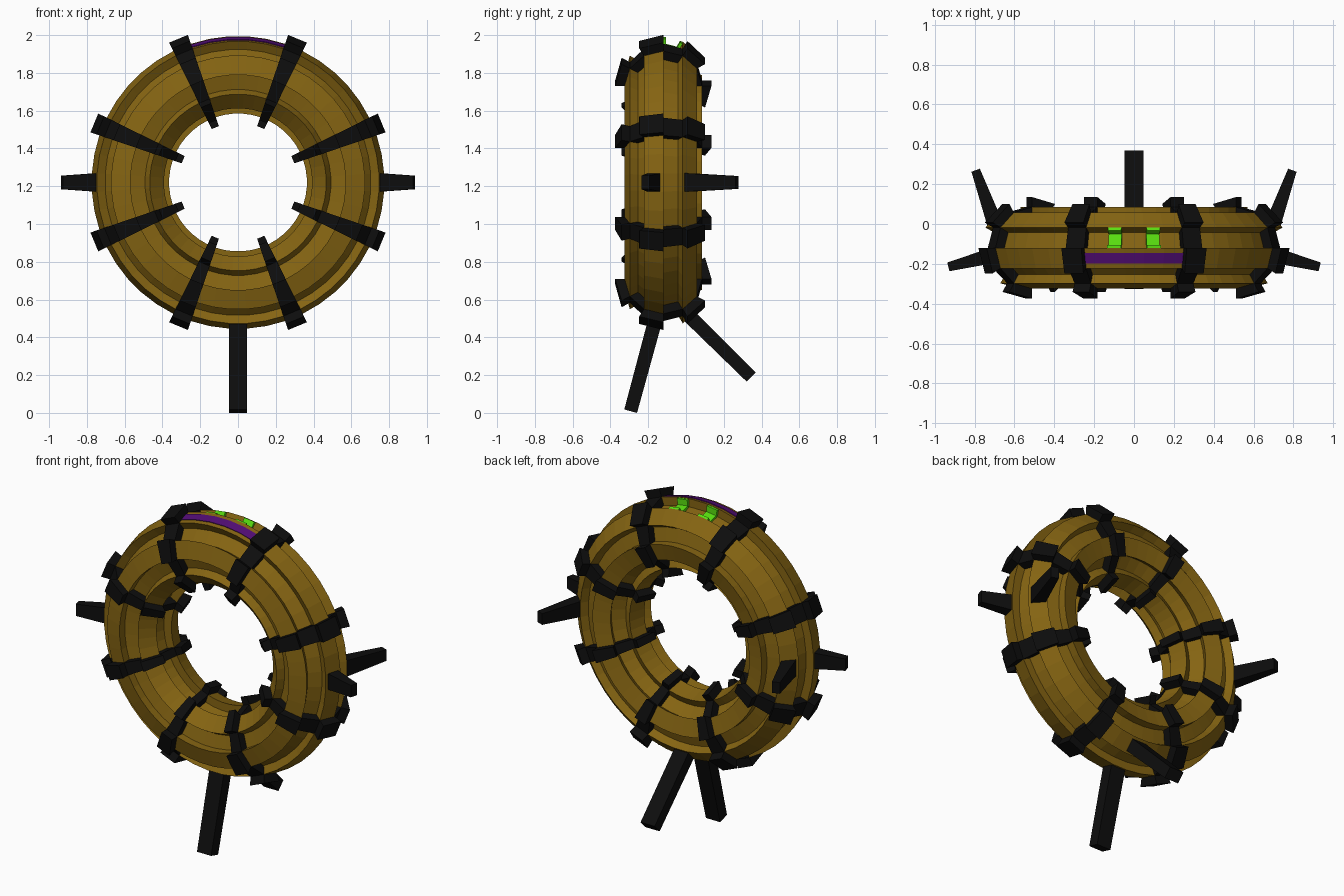
import bpy, bmesh, math
from mathutils import Vector

if "Cube" in bpy.data.objects:
    bpy.data.objects.remove(bpy.data.objects["Cube"])

ZC, YC, R = 1.22, -0.12, 0.57      # ring centre and major radius
STEP = 7.5                         # one of 48 ring segments, in degrees


def material(name, rgb):
    m = bpy.data.materials.new(name)
    m.diffuse_color = (*rgb, 1)
    m.use_nodes = True
    m.node_tree.nodes["Principled BSDF"].inputs["Base Color"].default_value = m.diffuse_color
    return m


GOLD = material("golden brown", (0.235, 0.128, 0.006))
BLACK = material("black", (0.004, 0.004, 0.004))
GREEN = material("bright green", (0.10, 0.74, 0.005))
PURPLE = material("purple", (0.085, 0.004, 0.18))


def finish(name, bm, mat):
    bmesh.ops.recalc_face_normals(bm, faces=bm.faces)
    me = bpy.data.meshes.new(name)
    bm.to_mesh(me)
    bm.free()
    me.materials.append(mat)
    ob = bpy.data.objects.new(name, me)
    bpy.context.collection.objects.link(ob)
    return ob


def tube(deg, rho):
    """Point (y, r) on the tube section; 0 points outward, + points back."""
    t = math.radians(deg)
    return Vector((YC + rho * math.sin(t), R + rho * math.cos(t)))


def gear(low, high):
    """Twelve-sided section with every second face raised."""
    pts = []
    for k in range(6):
        a = -30 + 60 * k
        pts += [tube(a, low), tube(a, high), tube(a + 30, high), tube(a + 30, low)]
    return pts


def sweep(name, profiles, angles, mat, full=False):
    """Sweep closed (y, r) profiles round the ring; angle 0 is the top."""
    bm = bmesh.new()
    for prof in profiles:
        rows = []
        for a in angles:
            s, c = math.sin(math.radians(a)), math.cos(math.radians(a))
            rows.append([bm.verts.new((r * s, y, ZC + r * c)) for y, r in prof])
        n = len(prof)
        for i in range(len(rows) if full else len(rows) - 1):
            p, q = rows[i], rows[(i + 1) % len(rows)]
            for j in range(n):
                k = (j + 1) % n
                bm.faces.new((p[j], p[k], q[k], q[j]))
        if not full:
            bm.faces.new(rows[0])
            bm.faces.new(rows[-1])
    return finish(name, bm, mat)


def slab(a, b, shrink, thick, toward):
    """Thin rectangle profile on the line a-b, thickened to the given side."""
    mid, half = (a + b) / 2, (b - a) / 2 * shrink
    n = Vector((-half.y, half.x)).normalized()
    if n.dot(toward - mid) < 0:
        n = -n
    return [mid - half - n * 0.005, mid + half - n * 0.005,
            mid + half + n * thick, mid - half + n * thick]


def limb(name, start, end, w0, w1, t0, t1):
    """Tapered bar in a plane through the ring axis: w along ring, t across."""
    d = (end - start).normalized()
    along = Vector((0, 1, 0)).cross(Vector((start.x, 0, start.z - ZC))).normalized()
    across = d.cross(along).normalized()
    bm = bmesh.new()
    ends = []
    for p, w, t in ((start - d * 0.03, w0, t0), (end, w1, t1)):
        ends.append([bm.verts.new(p + along * w * i / 2 + across * t * j / 2)
                     for i, j in ((-1, -1), (1, -1), (1, 1), (-1, 1))])
    p, q = ends
    for j in range(4):
        k = (j + 1) % 4
        bm.faces.new((p[j], p[k], q[k], q[j]))
    bm.faces.new(p)
    bm.faces.new(q)
    return finish(name, bm, BLACK)


# Ridged ring body
sweep("ring_body", [gear(0.155, 0.205)],
      [STEP * (i + 0.5) for i in range(48)], GOLD, full=True)

# Eight raised black bands
for i in range(8):
    c = 22.5 + 45 * i
    sweep(f"band_{i + 1}", [gear(0.205, 0.255)], [c - STEP / 2, c + STEP / 2], BLACK)

# Mouth strip on the front upper ridge, between the two top bands
ridge = slab(tube(-30, 0.205), tube(0, 0.205), 0.5, 0.004, tube(-15, 0.4))
sweep("mouth", [ridge], [-18.75 + STEP * i for i in range(6)], PURPLE)

# Eyes: pads on the floor and both walls of the top groove
floor_a, floor_b = tube(0, 0.155), tube(30, 0.155)
above = tube(15, 0.19)
pads = [slab(floor_a, floor_b, 0.8, 0.015, above),
        slab(floor_a, tube(0, 0.208), 0.8, 0.015, above),
        slab(floor_b, tube(30, 0.208), 0.8, 0.015, above)]
for side, label in ((-1, "left"), (1, "right")):
    sweep(f"{label}_eye", pads, [side * 4.9, side * 10.1], GREEN)

# Legs grow out of the two lower ridges
limb("front_leg", Vector((0, -0.171, ZC - 0.76)), Vector((0, -0.293, 0.009)),
     0.098, 0.095, 0.075, 0.07)
limb("back_leg", Vector((0, 0.02, ZC - 0.71)), Vector((0, 0.345, 0.19)),
     0.095, 0.095, 0.075, 0.068)

# Arms grow out of the same ridges at each side
for s, label in ((-1, "left"), (1, "right")):
    limb(f"{label}_front_arm", Vector((s * 0.761, -0.171, ZC)),
         Vector((s * 0.932, -0.215, ZC)), 0.1, 0.072, 0.075, 0.045)
    limb(f"{label}_back_arm", Vector((s * 0.705, 0.02, ZC)),
         Vector((s * 0.795, 0.27, ZC)), 0.1, 0.068, 0.08, 0.045)
